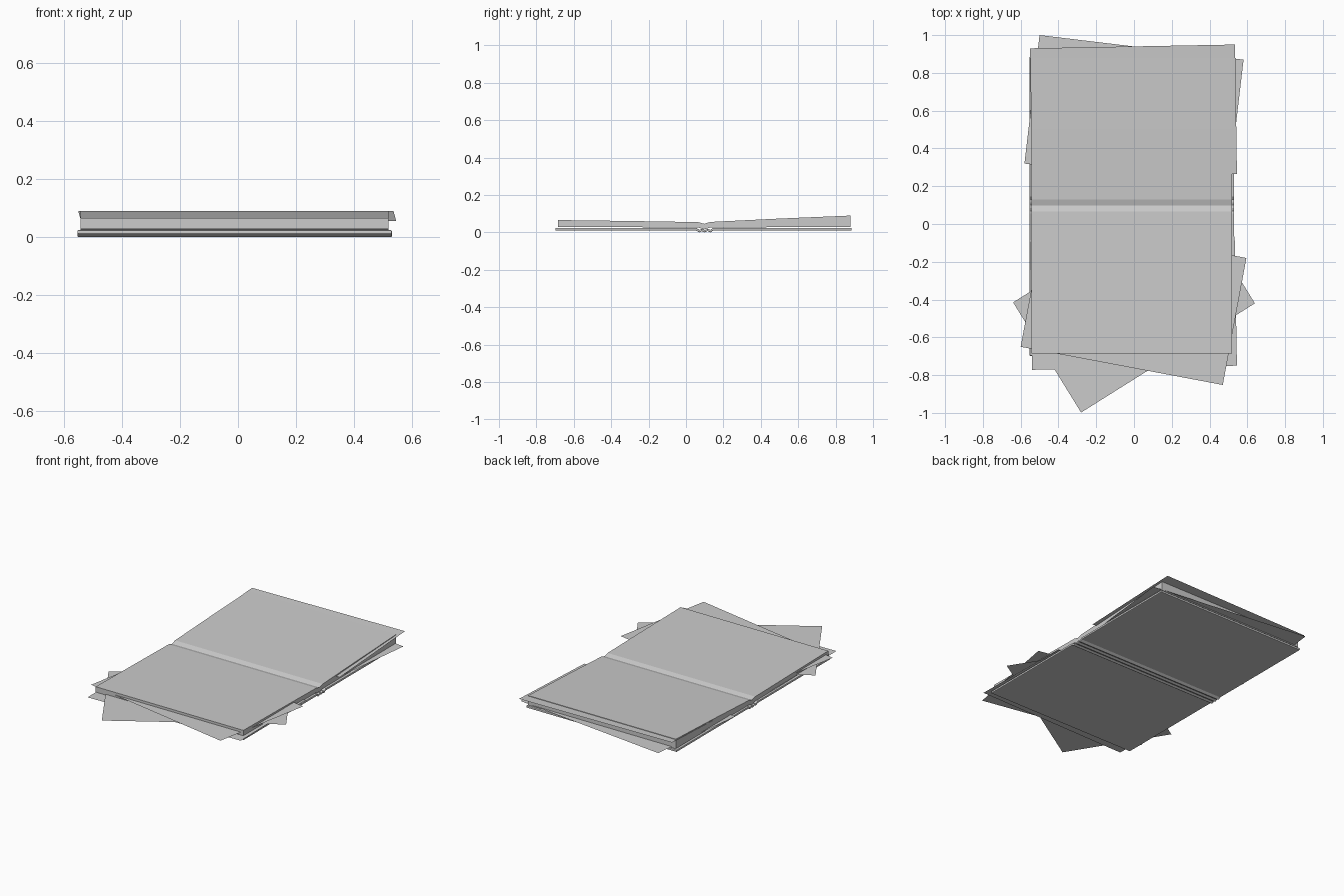
import bpy, bmesh

if "Cube" in bpy.data.objects:
    bpy.data.objects.remove(bpy.data.objects["Cube"])

def mesh_object(name, verts, faces):
    me = bpy.data.meshes.new(name)
    me.from_pydata(verts, [], faces)
    me.update()
    bm = bmesh.new()
    bm.from_mesh(me)
    bmesh.ops.recalc_face_normals(bm, faces=bm.faces)
    bm.to_mesh(me)
    bm.free()
    ob = bpy.data.objects.new(name, me)
    bpy.context.collection.objects.link(ob)
    return ob

def extrude_profile(name, upper, lower, x0, x1, bevel=0):
    """Extrude a y-z band (upper and lower edges, same y count) along x."""
    n = len(upper)
    v = [(x, y, z) for x in (x0, x1) for edge in (upper, lower) for y, z in edge]
    f = []
    for i in range(n - 1):
        f.append((i, i + 1, 2*n + i + 1, 2*n + i))                # top
        f.append((n + i, n + i + 1, 3*n + i + 1, 3*n + i))        # bottom
        for s in (0, 2*n):                                        # ends
            f.append((s + i, s + i + 1, s + n + i + 1, s + n + i))
    for i in (0, n - 1):
        f.append((i, n + i, 3*n + i, 2*n + i))
    ob = mesh_object(name, v, f)
    if bevel:
        m = ob.modifiers.new("edge", 'BEVEL')
        m.width, m.segments = bevel, 2
        m.limit_method, m.angle_limit = 'ANGLE', 1.2
    return ob

def sheet(name, a, b, c, slope=None, z=0.03):
    """Loose paper: three corners in plan, fourth completes the rectangle."""
    d = (a[0] + c[0] - b[0], a[1] + c[1] - b[1])
    height = slope or (lambda y: z)
    return mesh_object(name, [(x, y, height(y)) for x, y in (a, b, c, d)],
                       [(0, 1, 2, 3)])

# Cover with two hinge grooves beside the spine
ys = [-0.698, 0.055, 0.07, 0.085, 0.1, 0.115, 0.13, 0.145, 0.885]
zb = [0.01, 0.01, 0.0, 0.007, 0.0, 0.007, 0.0, 0.01, 0.01]
zt = [0.024, 0.024, 0.014, 0.018, 0.013, 0.018, 0.014, 0.024, 0.024]
extrude_profile("cover", list(zip(ys, zt)), list(zip(ys, zb)), -0.553, 0.53, 0.004)

# Page blocks falling into the gutter
yp = [-0.685, -0.3, 0.065, 0.097, 0.13, 0.5, 0.88]
pt = [0.066, 0.061, 0.055, 0.046, 0.056, 0.074, 0.09]
pb = [0.028, 0.028, 0.026, 0.016, 0.026, 0.028, 0.028]
extrude_profile("pages", list(zip(yp, pt)), list(zip(yp, pb)), -0.543, 0.518)

# Loose sheets tucked between the pages
sheet("sheet_back_low", (0.58, 0.87), (-0.5, 1.0), (-0.58, 0.32), z=0.034)
sheet("sheet_back_high", (0.535, 0.95), (-0.55, 0.93), (-0.54, 0.245),
      slope=lambda y: 0.054 + (y - 0.25) * 0.052)
sheet("sheet_front_turned", (-0.64, -0.415), (-0.28, -0.998), (0.64, -0.42), z=0.036)
sheet("sheet_front_middle", (-0.6, -0.65), (0.47, -0.852), (0.595, -0.18), z=0.05)
sheet("sheet_front_low", (-0.54, -0.772), (0.545, -0.75), (0.533, -0.065), z=0.031)
